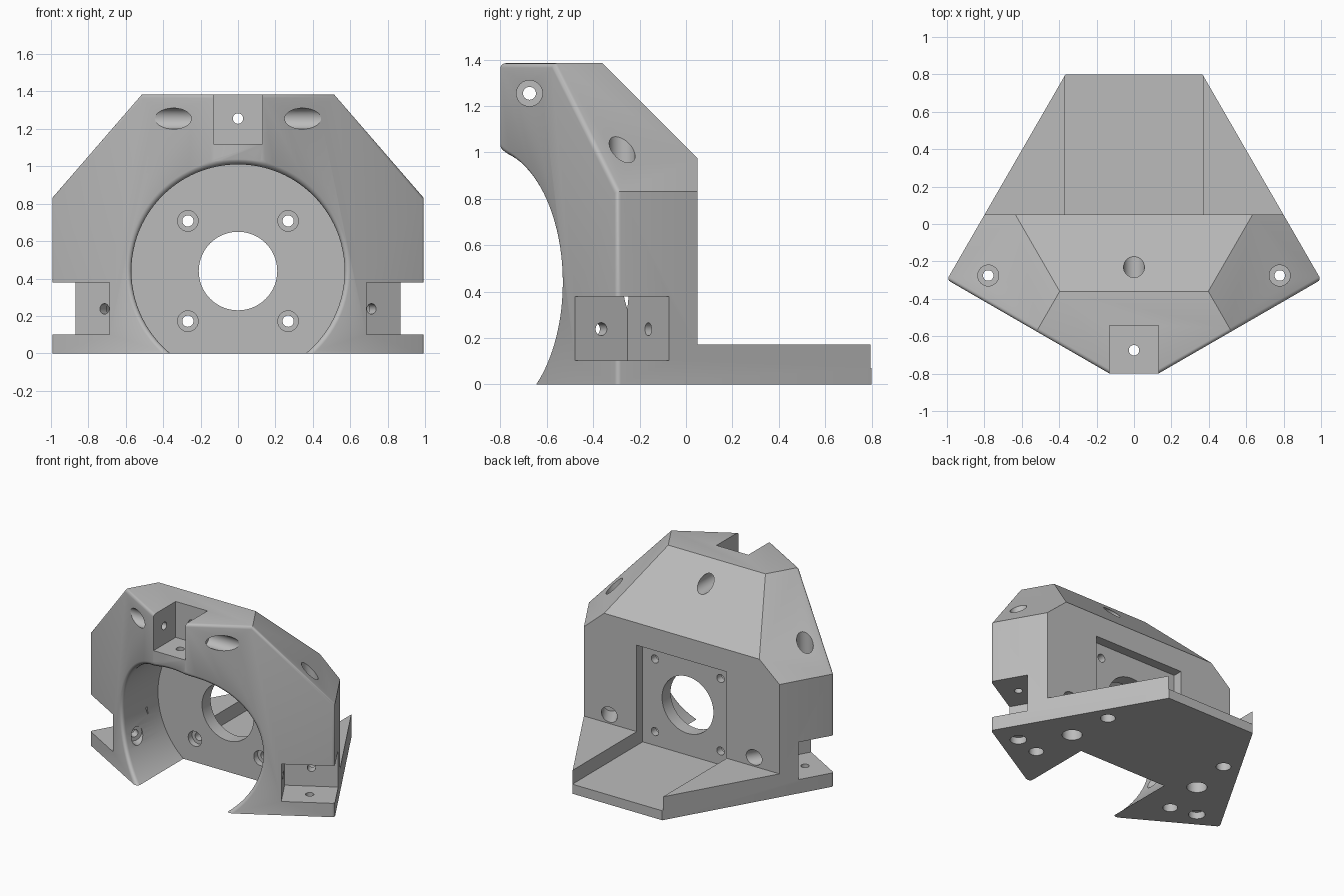
import bpy, bmesh, math
from mathutils import Vector, Matrix

if "Cube" in bpy.data.objects:
    bpy.data.objects.remove(bpy.data.objects["Cube"])

grey = bpy.data.materials.new("light_grey")
grey.diffuse_color = (0.5, 0.5, 0.5, 1)
grey.use_nodes = True
grey.node_tree.nodes["Principled BSDF"].inputs["Base Color"].default_value = grey.diffuse_color
C30, S30 = math.cos(math.radians(30)), 0.5
AXIS_Z = 0.44          # height of the bore axis


def make_object(name, bm):
    bmesh.ops.recalc_face_normals(bm, faces=bm.faces[:])
    me = bpy.data.meshes.new(name)
    bm.to_mesh(me)
    bm.free()
    ob = bpy.data.objects.new(name, me)
    bpy.context.collection.objects.link(ob)
    return ob


def cut(bm):
    """Subtract a closed bmesh from the bracket, then drop the cutter."""
    cutter = make_object("cutter", bm)
    cutter.hide_render = True
    bpy.context.view_layer.objects.active = body
    mod = body.modifiers.new("cut", 'BOOLEAN')
    mod.operation, mod.solver, mod.object = 'DIFFERENCE', 'EXACT', cutter
    bpy.ops.object.modifier_apply(modifier=mod.name)
    bpy.data.objects.remove(cutter)


def cut_box(lo, hi, frame=Matrix()):
    lo, hi = Vector(lo), Vector(hi)
    bm = bmesh.new()
    m = frame @ Matrix.Translation((lo + hi) / 2) @ Matrix.Diagonal((*(hi - lo), 1))
    bmesh.ops.create_cube(bm, size=1, matrix=m)
    cut(bm)


def cut_hole(p, q, r, seg=40):
    p, q = Vector(p), Vector(q)
    d = q - p
    m = Matrix.Translation((p + q) / 2) @ d.to_track_quat('Z', 'Y').to_matrix().to_4x4()
    bm = bmesh.new()
    bmesh.ops.create_cone(bm, cap_ends=True, segments=seg, radius1=r, radius2=r,
                          depth=d.length, matrix=m)
    cut(bm)


# Bracket block: extruded footprint with three 45 degree top chamfers
bm = bmesh.new()
foot = [(-.13, -.8), (.13, -.8), (1, -.298), (.366, .8), (-.366, .8), (-1, -.298)]
face = bm.faces.new([bm.verts.new((x, y, 0)) for x, y in foot])
top = bmesh.ops.extrude_face_region(bm, geom=[face])['geom']
bmesh.ops.translate(bm, vec=(0, 0, 1.385), verts=[v for v in top if isinstance(v, bmesh.types.BMVert)])
bmesh.ops.recalc_face_normals(bm, faces=bm.faces[:])
for co, no in (((0, -.36, 1.385), (0, 1, 1)),
               ((1, -.298, .832), (C30, S30, 1)), ((-1, -.298, .832), (-C30, S30, 1))):
    res = bmesh.ops.bisect_plane(bm, geom=bm.verts[:] + bm.edges[:] + bm.faces[:],
                                 plane_co=co, plane_no=Vector(no).normalized(), clear_outer=True)
    bmesh.ops.contextual_create(bm, geom=[e for e in res['geom_cut'] if isinstance(e, bmesh.types.BMEdge)])
bmesh.ops.recalc_face_normals(bm, faces=bm.faces[:])


# Rounded outer edges of the two slanted front faces
def is_front(f):
    return f.normal.y < -.7


def is_round(e):
    a, b = e.link_faces
    return is_front(a) != is_front(b) and min(a.normal.z, b.normal.z) > -.5


bmesh.ops.bevel(bm, geom=[e for e in bm.edges if is_round(e)], offset=.02, segments=4,
                profile=.5, affect='EDGES')
body = make_object("mount_bracket", bm)
body.data.materials.append(grey)

# Low rear foot, and the square pocket with its channel
cut_box((-2, .05, .172), (2, 2, 2))
cut_box((-.368, -.02, AXIS_Z - .37), (.368, 2, AXIS_Z + .37))

# Large front bore with a rounded mouth that follows the angled front
bm = bmesh.new()
N, R, F = 96, .57, .04
rings = []
for k in range(-1, 8):
    ring = []
    for i in range(N):
        a = 2 * math.pi * i / N
        t = math.radians(15 * min(max(k, 0), 6))
        r = R + F * (1 - math.cos(t))
        x, z = r * math.cos(a), AXIS_Z + r * math.sin(a)
        y = -.802 + max(0, abs(x) - .13) * math.tan(math.radians(30)) + F * (1 - math.sin(t))
        y = -.12 if k < 0 else -1.2 if k == 7 else y
        ring.append(bm.verts.new((x, y, z)))
    rings.append(ring)
for a, b in zip(rings, rings[1:]):
    for i in range(N):
        j = (i + 1) % N
        bm.faces.new((a[i], a[j], b[j], b[i]))
bm.faces.new(rings[0])
bm.faces.new(rings[-1])
cut(bm)

# Centre hole and four counterbored screw holes in the thin plate
cut_hole((0, -.3, AXIS_Z), (0, .03, AXIS_Z), .21, 64)
for sx in (-1, 1):
    for sz in (-1, 1):
        x, z = sx * .268, AXIS_Z + sz * .268
        cut_hole((x, -.3, z), (x, .03, z), .03, 24)
        cut_hole((x, -.3, z), (x, -.075, z), .055)

# Top notch with screw holes along three axes
S, B = .028, .056      # screw and counterbore radii
cut_box((-.13, -1, 1.12), (.13, -.542, 1.6))
cut_hole((-.4, -.675, 1.255), (.4, -.675, 1.255), S, 24)
cut_hole((0, -.6, 1.255), (0, 0, 1.255), S, 24)
cut_hole((0, -.47, 1.255), (0, .1, 1.255), B)
cut_hole((0, -.675, .8), (0, -.675, 1.2), S, 24)
cut_hole((0, -.675, .8), (0, -.675, 1.06), B)
for s in (-1, 1):
    cut_hole((s * .2, -.675, 1.255), (s * .8, -.675, 1.255), B)

# Side notches, each in a frame set at the bottom outer corner
for s in (-1, 1):
    frame = Matrix(((-s * C30, -s * S30, 0, s), (-S30, C30, 0, -.298), (0, 0, 1, 0), (0, 0, 0, 1)))
    cut_box((-.2, -.2, .102), (.36, .26, .378), frame)
    holes = [((.18, .13, .03), (.18, .13, .6), S), ((.18, .13, -.1), (.18, .13, .05), B),
             ((.18, .13, .45), (.18, .13, 1.4), B),
             ((.3, .13, .238), (.6, .13, .238), S), ((.42, .13, .238), (.75, .13, .238), B),
             ((.18, .2, .238), (.18, .5, .238), S), ((.18, .33, .238), (.18, .65, .238), B)]
    for p, q, r in holes:
        cut_hole(frame @ Vector(p), frame @ Vector(q), r)
    # Blind holes under the foot
    for x, y, r in ((.585, -.32, .05), (.545, .005, .068), (.505, .33, .05)):
        cut_hole((s * x, y, -.1), (s * x, y, .1), r)

# Smooth rounds, sharp edges elsewhere
bpy.ops.object.select_all(action='DESELECT')
body.select_set(True)
bpy.context.view_layer.objects.active = body
bpy.ops.object.shade_smooth_by_angle(angle=math.radians(30))
